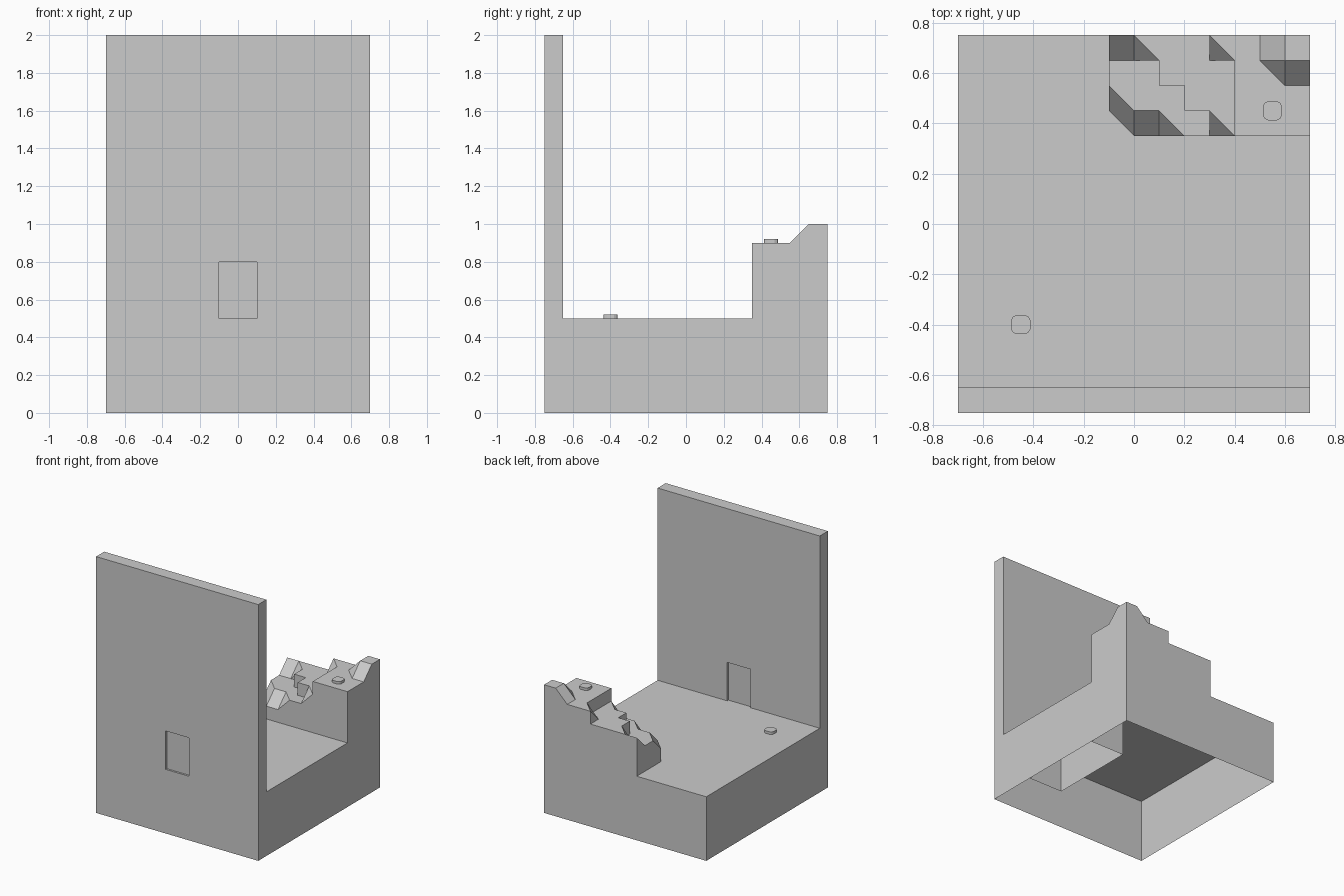
import bpy, bmesh

if "Cube" in bpy.data.objects:
    bpy.data.objects.remove(bpy.data.objects["Cube"])

def make(name, verts, faces, weld=False):
    bm = bmesh.new()
    vs = [bm.verts.new(v) for v in verts]
    for f in faces:
        bm.faces.new([vs[i] for i in f])
    if weld:
        bmesh.ops.remove_doubles(bm, verts=bm.verts, dist=1e-4)
    me = bpy.data.meshes.new(name)
    bm.to_mesh(me)
    bm.free()
    ob = bpy.data.objects.new(name, me)
    bpy.context.collection.objects.link(ob)
    return ob

def prism(name, outline, z0, z1, bottom=True, top=True):
    n = len(outline)
    verts = [(x, y, z0) for x, y in outline] + [(x, y, z1) for x, y in outline]
    faces = [(i, (i + 1) % n, n + (i + 1) % n, n + i) for i in range(n)]
    if top:
        faces.append(tuple(range(n, 2 * n)))
    if bottom:
        faces.append(tuple(reversed(range(n))))
    return make(name, verts, faces)

def rect(x0, x1, y0, y1):
    return [(x0, y0), (x1, y0), (x1, y1), (x0, y1)]

# hollow base, open underneath
prism("base", rect(-.7, .7, -.75, .75), 0, .5, bottom=False)
# open three-sided sleeve inside the base, against its right side
make("base_sleeve",
     [(x, y, z) for z in (0, .5) for x, y in ((.7, -.35), (.4, -.35), (.4, .35), (.7, .35))],
     [(i, i + 1, i + 5, i + 4) for i in range(3)])

# tall front wall with a shallow door recess on both faces
wall = prism("front_wall", rect(-.7, .7, -.75, -.65), .5, 2)
for label, y0, y1 in (("outer", -.8, -.735), ("inner", -.665, -.6)):
    cut = prism(label + "_door_cutter", rect(-.1, .1, y0, y1), .4, .8)
    cut.hide_render = True
    cut.hide_set(True)
    mod = wall.modifiers.new(label + "_door", 'BOOLEAN')
    mod.object = cut
    mod.operation = 'DIFFERENCE'
    mod.solver = 'EXACT'

# broken corner wall: stepped cells, corner heights are sw, se, ne, nw
def level(i, j):
    if i >= 5:
        return .9
    return .8 if i >= (3 if j < 2 else 2) else .7

special = {
    (0, 0): (.5, .6, .7, .6), (0, 1): (.6, .7, .7, .7), (1, 0): (.6, .6, .7, .7),
    (2, 0): (.6, .7, .7, .7), (3, 0): (.7, .7, .7, .7), (4, 0): (.7, .8, .8, .8),
    (0, 3): (.7, .7, .8, .8), (1, 3): (.7, .8, .8, .8), (4, 3): (.8, .9, .9, .9),
    (6, 2): (.9, .9, 1, .9), (7, 2): (.9, .9, 1, 1),
    (6, 3): (.9, 1, 1, .9), (7, 3): (1, 1, 1, 1),
}
tris, edges = [], {}
for i in range(8):
    for j in range(4):
        h = special.get((i, j), (level(i, j),) * 4)
        corners = [(i, j, h[0]), (i + 1, j, h[1]), (i + 1, j + 1, h[2]), (i, j + 1, h[3])]
        for t in ((0, 1, 3), (1, 2, 3)):
            if (i, j) == (0, 0) and t[0] == 0:
                continue                      # bevelled-off end corner
            tri = [corners[k] for k in t]
            tris.append(tri)
            for a, b in zip(tri, tri[1:] + tri[:1]):
                edges[a[:2], b[:2]] = (a[2], b[2])
polys = list(tris)
for (a, b), (za, zb) in edges.items():
    wb, wa = edges.get((b, a), (.5, .5))
    if za + zb > wa + wb + 1e-5:
        loop = [(*b, zb), (*a, za), (*a, wa), (*b, wb)]
        polys.append([p for k, p in enumerate(loop) if p != loop[k - 1]])
verts, faces = [], []
for poly in polys:
    faces.append(range(len(verts), len(verts) + len(poly)))
    verts += [(-.1 + .1 * i, .35 + .1 * j, z) for i, j, z in poly]
make("broken_corner_wall", verts, faces, weld=True)

# small pegs
quarter = [(.038, -.018), (.038, .018), (.031, .031)]
peg = []
for k in range(4):
    peg += quarter
    quarter = [(-y, x) for x, y in quarter]
for name, x, y, z in (("floor_peg", -.45, -.4, .5), ("ledge_peg", .55, .45, .9)):
    prism(name, [(x + a, y + b) for a, b in peg], z, z + .02)
